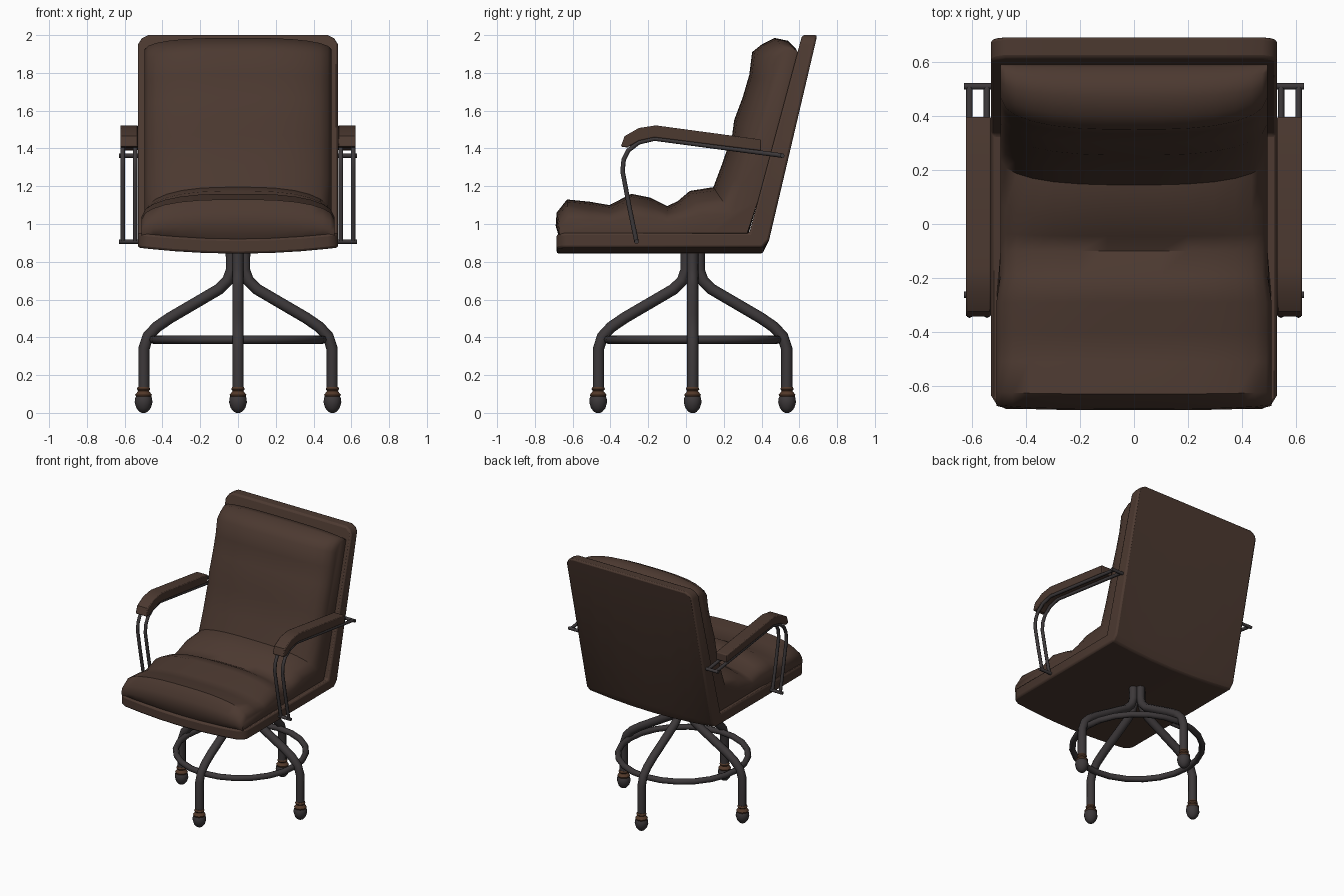
import bpy, bmesh, math
from mathutils import Vector

if "Cube" in bpy.data.objects:
    bpy.data.objects.remove(bpy.data.objects["Cube"])


def material(name, rgb):
    m = bpy.data.materials.new(name)
    m.diffuse_color = (*rgb, 1)
    m.use_nodes = True
    m.node_tree.nodes["Principled BSDF"].inputs["Base Color"].default_value = m.diffuse_color
    return m


LEATHER = material("brown leather", (0.072, 0.041, 0.030))
METAL = material("dark metal", (0.046, 0.040, 0.042))
COLLAR = material("rusty brown", (0.085, 0.040, 0.022))


def finish(ob, mat, angle):
    ob.data.materials.clear()
    ob.data.materials.append(mat)
    for p in ob.data.polygons:
        p.use_smooth = True
    ob.data.set_sharp_from_angle(angle=math.radians(angle))
    return ob


def loft(name, rings, mat, angle=35, bevel=0):
    """Skin a row of closed rings and cap both ends."""
    bm = bmesh.new()
    rows = [[bm.verts.new(p) for p in r] for r in rings]
    n = len(rows[0])
    for a, b in zip(rows, rows[1:]):
        for i in range(n):
            j = (i + 1) % n
            bm.faces.new((a[i], a[j], b[j], b[i]))
    bm.faces.new(rows[0])
    bm.faces.new(rows[-1])
    bmesh.ops.recalc_face_normals(bm, faces=bm.faces)
    me = bpy.data.meshes.new(name)
    bm.to_mesh(me)
    bm.free()
    ob = bpy.data.objects.new(name, me)
    bpy.context.collection.objects.link(ob)
    if bevel:
        b = ob.modifiers.new("bevel", 'BEVEL')
        b.width, b.segments = bevel, 2
        b.limit_method, b.angle_limit = 'ANGLE', math.radians(48)
    return finish(ob, mat, angle)


def tube(name, pts, r, mat, closed=False):
    """Round tube along a path of points."""
    cu = bpy.data.curves.new(name, 'CURVE')
    cu.dimensions = '3D'
    cu.bevel_depth, cu.bevel_resolution = r, 2
    cu.use_fill_caps = True
    sp = cu.splines.new('POLY')
    sp.points.add(len(pts) - 1)
    for p, co in zip(sp.points, pts):
        p.co = (*co, 1)
    sp.use_cyclic_u = closed
    tmp = bpy.data.objects.new(name + "_path", cu)
    bpy.context.collection.objects.link(tmp)
    bpy.context.view_layer.update()
    me = bpy.data.meshes.new_from_object(tmp.evaluated_get(bpy.context.evaluated_depsgraph_get()))
    bpy.data.objects.remove(tmp)
    ob = bpy.data.objects.new(name, me)
    bpy.context.collection.objects.link(ob)
    return finish(ob, mat, 50)


def lathe(name, profile, centre, mat, sides=12):
    rings = [[(centre[0] + r * math.cos(2 * math.pi * k / sides),
               centre[1] + r * math.sin(2 * math.pi * k / sides), z)
              for k in range(sides)] for r, z in profile]
    return loft(name, rings, mat, 40)


def mirrored(half):
    return [-v for v in reversed(half[1:])] + half


# shell: L-shaped side profile, seat bowed down in the middle, tips rounded
rings = []
for x in mirrored([0, 0.18, 0.34, 0.475, 0.51, 0.53]):
    sag = 0.032 * (1 - (x / 0.53) ** 2)
    tip = {0.51: 0.018, 0.53: 0.05}.get(abs(x), 0)
    rings.append([(x, y, z) for y, z in (
        (-0.685 + tip, 0.875 - sag), (-0.685 + tip, 0.953 - sag),
        (0.335, 0.953 - sag),
        (0.615 - 0.27 * tip, 2.0 - tip), (0.695 - 0.23 * tip, 2.0 - tip),
        (0.44, 0.915), (0.405, 0.875 - sag))])
loft("seat_shell", rings, LEATHER, 35, 0.012)

# cushion: front outline and matching points on the shell, pillowed across x
front = [(-0.675, 0.94), (-0.69, 0.99), (-0.685, 1.06), (-0.63, 1.13), (-0.51, 1.118),
         (-0.405, 1.10), (-0.29, 1.16), (-0.19, 1.14), (-0.10, 1.095), (-0.045, 1.12),
         (0.02, 1.175), (0.145, 1.195), (0.19, 1.315), (0.245, 1.475), (0.255, 1.55),
         (0.30, 1.67), (0.335, 1.79), (0.35, 1.91), (0.40, 1.95), (0.47, 1.985),
         (0.54, 1.97), (0.58, 1.93)]
seat_y = [-0.66, -0.66, -0.65, -0.61, -0.51, -0.4, -0.29, -0.19, -0.1, -0.02, 0.12, 0.32]
back_z = [1.12, 1.35, 1.46, 1.6, 1.72, 1.82, 1.85, 1.87, 1.89, 1.91]
base = [(y, 0.94) for y in seat_y] + [(0.335 + 0.267 * (z - 0.95), z) for z in back_z]
rings = []
for u in mirrored([0, 0.2, 0.4, 0.6, 0.76, 0.88, 0.96, 1.0]):
    s = 0.45 + 0.55 * math.sqrt(1 - abs(u) ** 3)
    outer, inner = [], []
    for i, ((fy, fz), (by, bz)) in enumerate(zip(front, base)):
        if i < len(seat_y):
            bz -= 0.03 * (1 - u * u)
        x = u * (0.51 if i < 7 else 0.495)
        outer.append((x, by + (fy - by) * s, bz + (fz - bz) * s))
        inner.append((x, by, bz))
    rings.append(outer + inner[::-1])
loft("cushion", rings, LEATHER, 50)

# armrests: padded top on a pair of bent rods joined by cross bars
arm_path = [(-0.262, 0.907), (-0.30, 1.09), (-0.336, 1.28), (-0.33, 1.34), (-0.305, 1.39),
            (-0.25, 1.432), (-0.167, 1.452), (0.51, 1.362)]
pad_profile = [(-0.345, 1.41), (-0.325, 1.465), (-0.25, 1.508), (-0.16, 1.522),
               (0.397, 1.447), (0.397, 1.388), (-0.167, 1.458), (-0.25, 1.44), (-0.31, 1.405)]
for side, label in ((1, "right"), (-1, "left")):
    loft(label + "_arm_pad", [[(side * x, y, z) for y, z in pad_profile]
                              for x in (0.53, 0.623)], LEATHER, 35, 0.006)
    for x, part in ((0.545, "inner"), (0.61, "outer")):
        tube(f"{label}_arm_rod_{part}", [(side * x, y, z) for y, z in arm_path], 0.012, METAL)
    for (y, z), part in ((arm_path[0], "lower"), (arm_path[-1], "rear")):
        tube(f"{label}_arm_bar_{part}", [(side * 0.515, y, z), (side * 0.63, y, z)], 0.012, METAL)

# base: four bent legs with casters, tied by a foot ring
CY = 0.035
leg_path = [(0.035, 0.86), (0.035, 0.755), (0.055, 0.70), (0.10, 0.655), (0.36, 0.503),
            (0.43, 0.455), (0.477, 0.405), (0.498, 0.34), (0.498, 0.12)]
for k, label in enumerate(("right", "back", "left", "front")):
    dx, dy = (1, 0, -1, 0)[k], (0, 1, 0, -1)[k]
    tube(label + "_leg", [(dx * r, CY + dy * r, z) for r, z in leg_path], 0.03, METAL)
    foot = (dx * 0.5, CY + dy * 0.5)
    lathe(label + "_caster_collar", [(0.03, 0.138), (0.036, 0.126), (0.028, 0.116),
                                     (0.044, 0.096), (0.04, 0.085)], foot, COLLAR)
    lathe(label + "_caster_ball", [(0.034, 0.10), (0.045, 0.078), (0.047, 0.055),
                                   (0.038, 0.025), (0.022, 0.006), (0.01, 0.0)], foot, METAL)
tube("foot_ring", [(0.45 * math.cos(a * math.pi / 12), CY + 0.45 * math.sin(a * math.pi / 12), 0.388)
                   for a in range(24)], 0.022, METAL, True)
